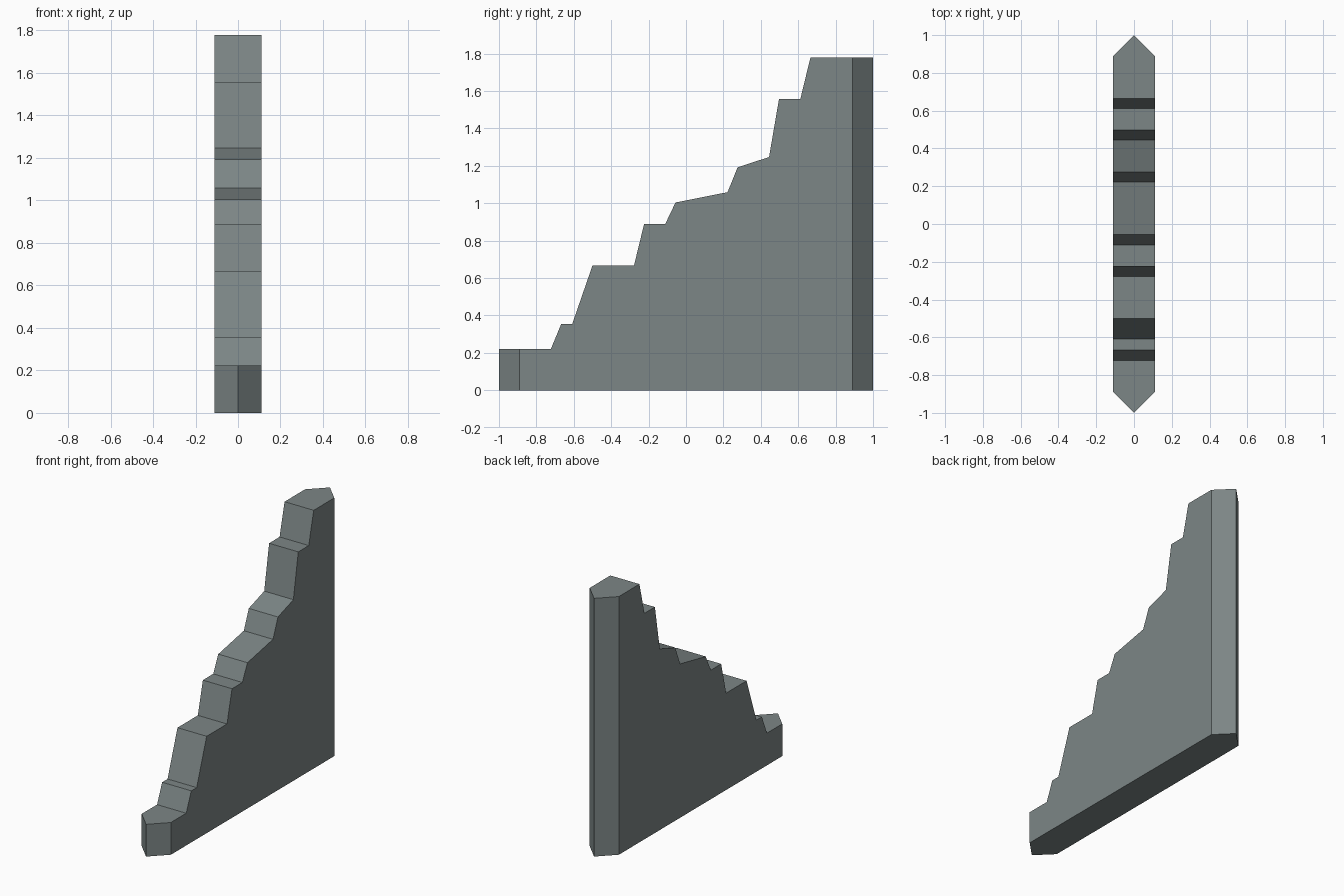
import bpy, bmesh

if "Cube" in bpy.data.objects:
    bpy.data.objects.remove(bpy.data.objects["Cube"])

W = 0.111          # half thickness
SHOULDER = 0.889   # where the pointed ends begin

# Stepped top edge of the wall as (y, z), from low front to high back
STEPS = [(-SHOULDER, 0.222), (-0.722, 0.222), (-0.667, 0.355), (-0.608, 0.355),
         (-0.5, 0.667), (-0.278, 0.667), (-0.224, 0.889), (-0.111, 0.889),
         (-0.056, 1.004), (0.222, 1.059), (0.276, 1.192), (0.444, 1.247),
         (0.497, 1.556), (0.611, 1.556), (0.665, 1.778), (SHOULDER, 1.778)]

stone = bpy.data.materials.new("grey stone")
stone.diffuse_color = (0.202, 0.238, 0.238, 1)
stone.use_nodes = True
stone.node_tree.nodes["Principled BSDF"].inputs["Base Color"].default_value = stone.diffuse_color

bm = bmesh.new()

# Two side walls sharing the same outline
outline = [(-SHOULDER, 0)] + STEPS + [(SHOULDER, 0)]
left = [bm.verts.new((-W, y, z)) for y, z in outline]
right = [bm.verts.new((W, y, z)) for y, z in outline]
bm.faces.new(left)
bm.faces.new(right[::-1])

# Pointed tips: bottom and top vertex at each end
tips = {}
for y, z in ((-1, STEPS[0][1]), (1, STEPS[-1][1])):
    tips[y] = (bm.verts.new((0, y, 0)), bm.verts.new((0, y, z)))

# Treads and risers between the two level end caps
n = len(outline)
for i in range(2, n - 3):
    bm.faces.new((left[i], right[i], right[i + 1], left[i + 1]))

# Slanted end faces and five-sided level caps
for tip, low, top, inner in ((tips[-1], 0, 1, 2), (tips[1], n - 1, n - 2, n - 3)):
    for side in (left, right):
        bm.faces.new((tip[0], side[low], side[top], tip[1]))
    bm.faces.new((tip[1], right[top], right[inner], left[inner], left[top]))

# Six-sided base
bm.faces.new((tips[-1][0], right[0], right[-1], tips[1][0], left[-1], left[0]))

bmesh.ops.recalc_face_normals(bm, faces=bm.faces[:])
mesh = bpy.data.meshes.new("broken_wall")
bm.to_mesh(mesh)
bm.free()
mesh.materials.append(stone)
wall = bpy.data.objects.new("broken_wall", mesh)
bpy.context.collection.objects.link(wall)
